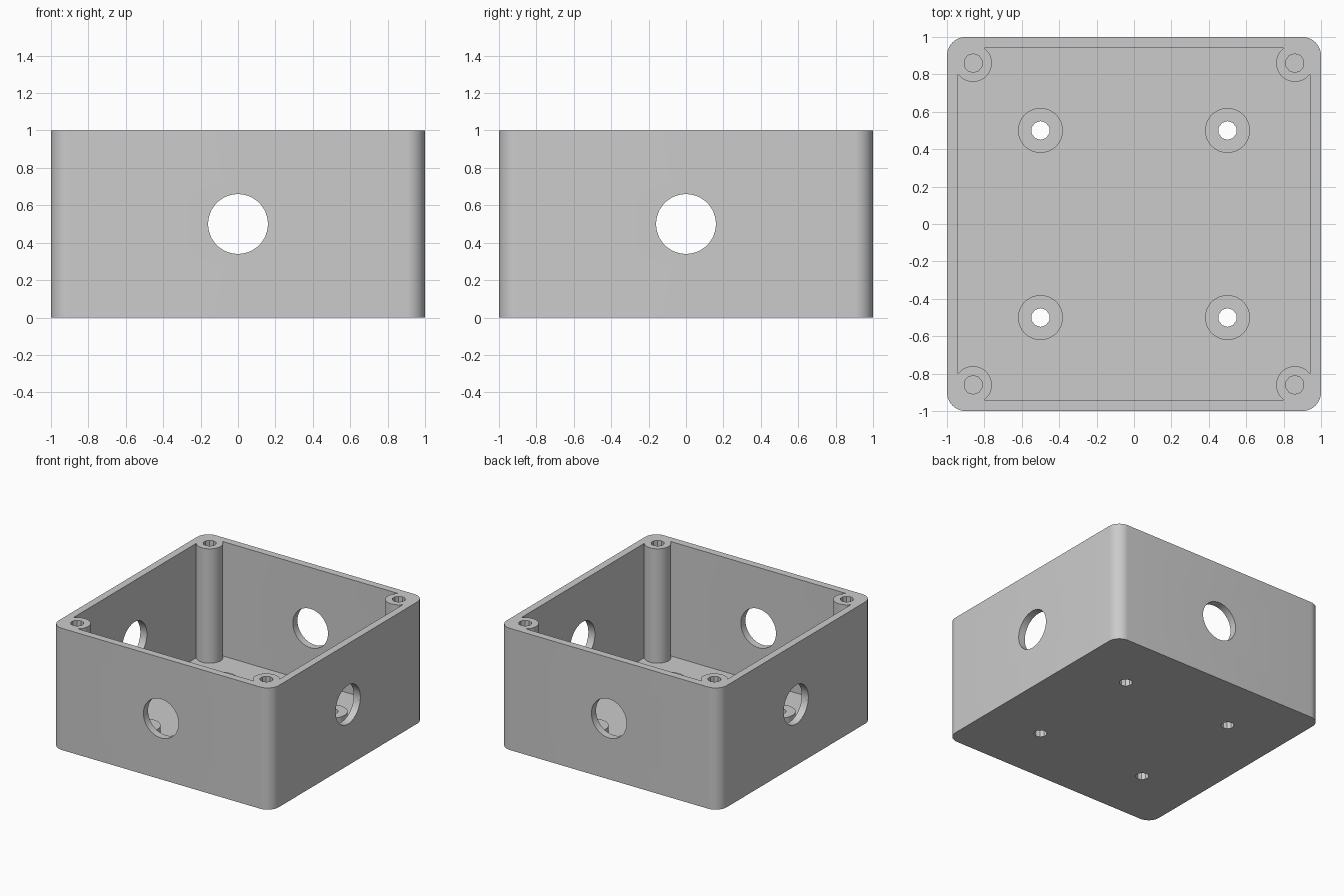
import bpy, bmesh, math
from mathutils import Matrix

if "Cube" in bpy.data.objects:
    bpy.data.objects.remove(bpy.data.objects["Cube"])

HALF, HEIGHT, WALL, FLOOR, CORNER = 1.0, 1.0, 0.06, 0.06, 0.1
PILLAR_AT, STANDOFF_AT = 0.86, 0.5
BORE, BORE_SIDES = 0.05, 10
QUADRANTS = [(1, 1), (-1, 1), (-1, -1), (1, -1)]

grey = bpy.data.materials.new("plastic grey")
grey.use_nodes = True
colour = (0.6, 0.6, 0.6, 1)
grey.diffuse_color = colour
grey.node_tree.nodes["Principled BSDF"].inputs["Base Color"].default_value = colour


def finish(name, bm):
    bmesh.ops.recalc_face_normals(bm, faces=bm.faces)
    mesh = bpy.data.meshes.new(name)
    bm.to_mesh(mesh)
    bm.free()
    mesh.materials.append(grey)
    obj = bpy.data.objects.new(name, mesh)
    bpy.context.collection.objects.link(obj)
    return obj


def smooth(obj):
    bpy.ops.object.select_all(action='DESELECT')
    obj.select_set(True)
    bpy.context.view_layer.objects.active = obj
    bpy.ops.object.shade_smooth_by_angle(angle=math.radians(30))


def rounded_block(name, half, radius, z0, z1, steps=10):
    """Square with rounded corners, extruded upwards."""
    bm = bmesh.new()
    ring = []
    for i, (sx, sy) in enumerate(QUADRANTS):
        for k in range(steps + 1):
            a = math.pi / 2 * (i + k / steps)
            ring.append(bm.verts.new((sx * (half - radius) + radius * math.cos(a),
                                      sy * (half - radius) + radius * math.sin(a), z0)))
    base = bm.faces.new(ring)
    top = bmesh.ops.extrude_face_region(bm, geom=[base])["geom"]
    bmesh.ops.translate(bm, vec=(0, 0, z1 - z0),
                        verts=[v for v in top if isinstance(v, bmesh.types.BMVert)])
    return finish(name, bm)


def rod(name, radius, length, sides, matrix):
    bm = bmesh.new()
    bmesh.ops.create_cone(bm, cap_ends=True, segments=sides, radius1=radius,
                          radius2=radius, depth=length, matrix=matrix)
    return finish(name, bm)


def cut(target, cutter):
    """Subtract the cutter for good and discard it."""
    cutter.hide_render = True
    mod = target.modifiers.new("cut", 'BOOLEAN')
    mod.operation, mod.solver, mod.object = 'DIFFERENCE', 'EXACT', cutter
    bpy.context.view_layer.objects.active = target
    bpy.ops.object.modifier_apply(modifier=mod.name)
    bpy.data.objects.remove(cutter)


def bored_post(name, x, y, radius, z0, z1, sides):
    """Round post with a screw hole along its axis."""
    place = Matrix.Translation((x, y, (z0 + z1) / 2))
    post = rod(name, radius, z1 - z0, sides, place)
    cut(post, rod("bore_cutter", BORE, z1 - z0 + 0.1, BORE_SIDES, place))
    smooth(post)


# Open box with a floor
shell = rounded_block("box_shell", HALF, CORNER, 0, HEIGHT)
cut(shell, rounded_block("cavity_cutter", HALF - WALL, CORNER, FLOOR, HEIGHT + 0.2))

# Cable holes through all four walls
for axis in 'XY':
    turn = Matrix.Translation((0, 0, HEIGHT / 2)) @ Matrix.Rotation(math.pi / 2, 4, axis)
    cut(shell, rod("cable_hole_cutter", 0.16, 3, 48, turn))

# Mounting holes through the floor
for sx, sy in QUADRANTS:
    spot = Matrix.Translation((sx * STANDOFF_AT, sy * STANDOFF_AT, 0))
    cut(shell, rod("floor_hole_cutter", BORE, 0.4, BORE_SIDES, spot))
smooth(shell)

# Corner screw pillars and floor standoffs
for sx, sy in QUADRANTS:
    where = ("back" if sy > 0 else "front") + ("_left" if sx > 0 else "_right")
    bored_post(where + "_screw_pillar", sx * PILLAR_AT, sy * PILLAR_AT,
               0.1, FLOOR, HEIGHT, 40)
    bored_post(where + "_standoff", sx * STANDOFF_AT, sy * STANDOFF_AT,
               0.12, FLOOR, FLOOR + 0.06, 40)
